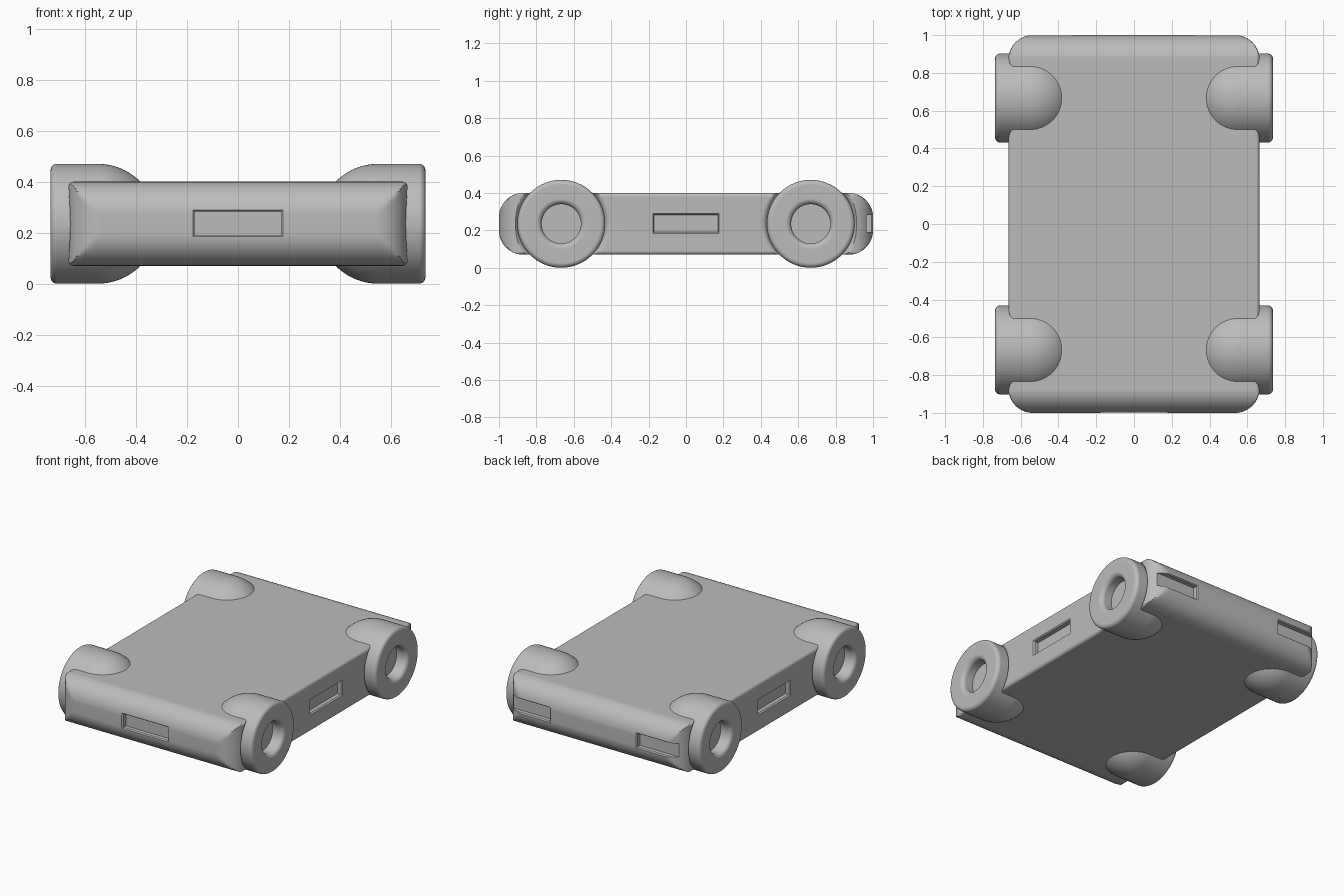
import bpy, bmesh
from math import sin, cos, pi, sqrt
from mathutils import Vector, Matrix

cube = bpy.data.objects.get("Cube")
if cube:
    bpy.data.objects.remove(cube, do_unlink=True)

grey = bpy.data.materials.new("plain_grey")
grey.use_nodes = True
grey.diffuse_color = (0.5, 0.5, 0.5, 1)
grey.node_tree.nodes["Principled BSDF"].inputs["Base Color"].default_value = (0.5, 0.5, 0.5, 1)

HALF_W, HALF_L, Z0, Z1 = 0.665, 1.0, 0.07, 0.40
ROUND, EDGE = 0.13, 0.02
WHEEL_R, WHEEL_Y = 0.235, 0.667


def loft(name, loops):
    """Closed solid through a list of matching loops, capped at both ends."""
    bm = bmesh.new()
    rings = [[bm.verts.new(p) for p in loop] for loop in loops]
    n = len(rings[0])
    for a, b in zip(rings, rings[1:]):
        for i in range(n):
            bm.faces.new((a[i], a[(i + 1) % n], b[(i + 1) % n], b[i]))
    bm.faces.new(rings[0])
    bm.faces.new(rings[-1])
    bmesh.ops.remove_doubles(bm, verts=bm.verts, dist=1e-5)
    bmesh.ops.dissolve_degenerate(bm, edges=bm.edges, dist=1e-5)
    bmesh.ops.recalc_face_normals(bm, faces=bm.faces)
    mesh = bpy.data.meshes.new(name)
    bm.to_mesh(mesh)
    bm.free()
    ob = bpy.data.objects.new(name, mesh)
    bpy.context.collection.objects.link(ob)
    mesh.materials.append(grey)
    return ob


def arc(cx, cy, r, a0, a1, steps):
    return [(cx + r * cos(a0 + (a1 - a0) * i / steps),
             cy + r * sin(a0 + (a1 - a0) * i / steps)) for i in range(steps + 1)]


def revolve(name, profile, side, y, steps=64):
    """Turn an (x, radius) profile about a sideways axle."""
    return loft(name, [[(side * x, y + r * cos(2 * pi * i / steps), WHEEL_R + r * sin(2 * pi * i / steps))
                        for i in range(steps)] for x, r in profile])


def carve(target, cutter):
    cutter.hide_render = True
    mod = target.modifiers.new("cut", 'BOOLEAN')
    mod.operation, mod.solver, mod.object = 'DIFFERENCE', 'EXACT', cutter
    bpy.ops.object.select_all(action='DESELECT')
    bpy.context.view_layer.objects.active = target
    target.select_set(True)
    bpy.ops.object.modifier_apply(modifier=mod.name)
    bpy.data.objects.remove(cutter, do_unlink=True)


def smooth(ob):
    bpy.ops.object.select_all(action='DESELECT')
    bpy.context.view_layer.objects.active = ob
    ob.select_set(True)
    bpy.ops.object.shade_smooth_by_angle(angle=pi / 6)
    ob.modifiers.new("even_normals", 'WEIGHTED_NORMAL').keep_sharp = True


# Chassis: rounded plan, also rounded at both ends in side profile
plan = []
for k, (sx, sy) in enumerate([(1, 1), (-1, 1), (-1, -1), (1, -1)]):
    plan += arc(sx * (HALF_W - ROUND), sy * (HALF_L - ROUND), ROUND, k * pi / 2, (k + 1) * pi / 2, 16)


def inset(depth, r):
    return r - sqrt(max(0, r * r - (r - min(depth, r)) ** 2))


depths = sorted({round(ROUND * (1 - cos(i * pi / 24)), 5) for i in range(13)}
                | {round(EDGE * (1 - cos(i * pi / 8)), 5) for i in range(5)})
levels = [Z0 + d for d in depths] + [Z1 - d for d in reversed(depths)]
slices = []
for z in levels:
    d = min(z - Z0, Z1 - z)
    mx, my = HALF_W - inset(d, EDGE), HALF_L - inset(d, ROUND)
    slices.append([(max(-mx, min(mx, x)), max(-my, min(my, y)), z) for x, y in plan])
chassis = loft("chassis", slices)


# Slots: shallow pockets with softened mouths
def slot(center, turn, half_w=0.17, half_h=0.046, deep=0.035):
    loops = []
    for y, g in [(deep, 0), (0.008, 0), (0, 0.007), (-0.05, 0.007)]:
        w, h = half_w + g, half_h + g
        loops.append([(-w, y, -h), (w, y, -h), (w, y, h), (-w, y, h)])
    move = Matrix.Translation(center) @ Matrix.Rotation(turn, 4, 'Z')
    carve(chassis, loft("slot_cutter", [[move @ Vector(p) for p in loop] for loop in loops]))


slot((0, -HALF_L, 0.237), 0)
for s in (1, -1):
    slot((s * HALF_W, 0, 0.237), s * pi / 2)
    slot((s * 0.5, HALF_L, 0.237), pi)

# Wheels: domed inner end, rounded rim, recessed hub
CAP, FACE, RIM, HUB, LIP = 0.55, 0.735, 0.025, 0.105, 0.03
wheel_profile = arc(CAP, 0, WHEEL_R, pi * 0.995, pi / 2, 20)
wheel_profile += arc(FACE - RIM, WHEEL_R - RIM, RIM, pi / 2, 0, 6)
wheel_profile += arc(FACE - LIP, HUB + LIP, LIP, 0, -pi / 2, 6)
wheel_profile += [(0.655, HUB)]
# Flared opening that softens the chassis edge around each wheel
flare = 0.03
arch_profile = [(0.60, WHEEL_R - 0.004), (HALF_W - flare, WHEEL_R - 0.001)]
arch_profile += arc(HALF_W - flare, WHEEL_R + flare, flare, -pi / 2 + 0.15, 0, 6)
arch_profile += [(0.72, WHEEL_R + flare)]

for end, y in (("front", -WHEEL_Y), ("rear", WHEEL_Y)):
    for label, side in (("left", 1), ("right", -1)):
        carve(chassis, revolve("arch_cutter", arch_profile, side, y))
        smooth(revolve(f"{end}_{label}_wheel", wheel_profile, side, y))
smooth(chassis)
